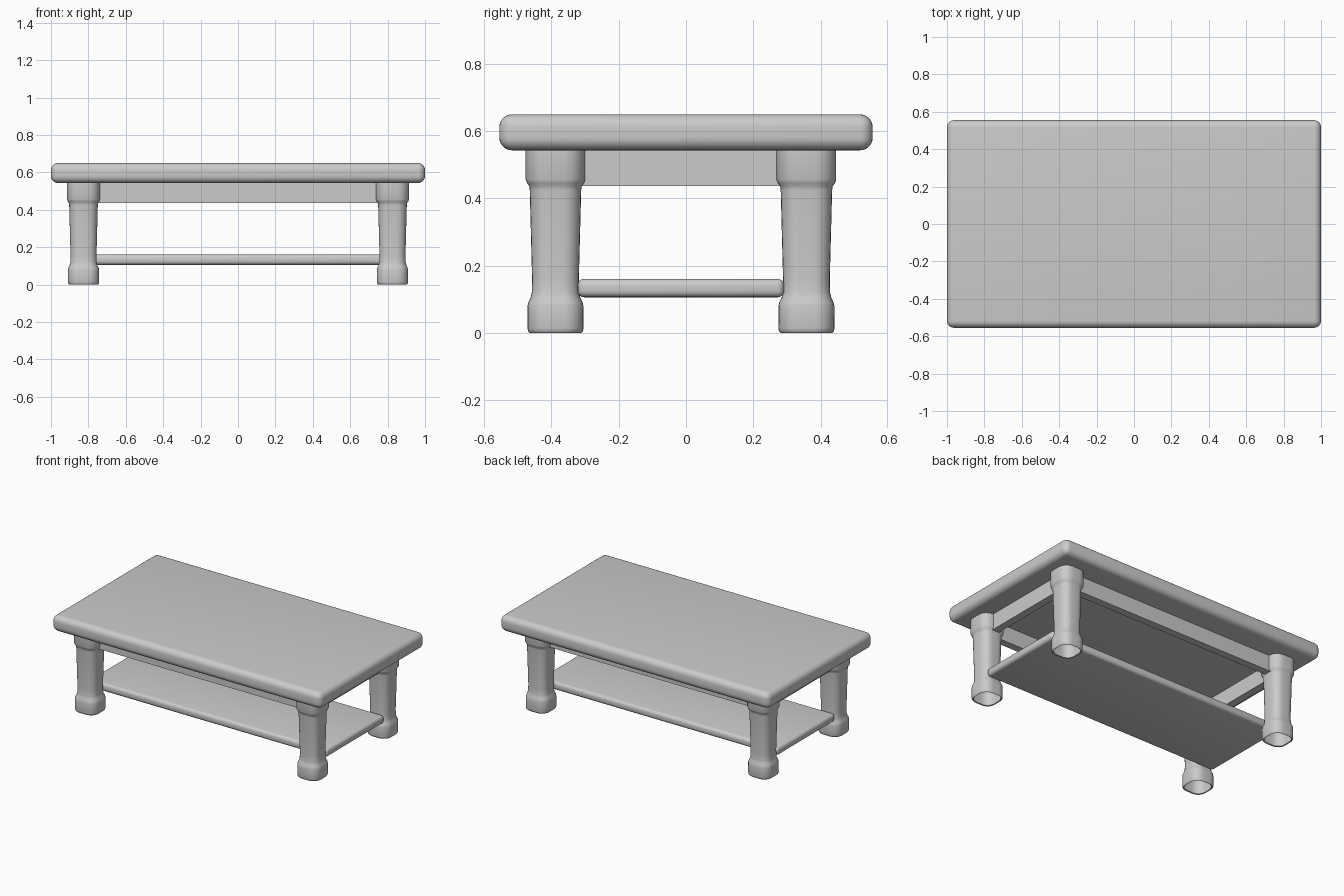
import bpy
import bmesh
import math

if "Cube" in bpy.data.objects:
    bpy.data.objects.remove(bpy.data.objects["Cube"])

YC = -0.015          # the base sits slightly forward of the top
LEG_X, LEG_Y = 0.826, 0.373


def finish(obj):
    bpy.ops.object.select_all(action='DESELECT')
    obj.select_set(True)
    bpy.context.view_layer.objects.active = obj
    bpy.ops.object.shade_smooth_by_angle(angle=math.radians(35))


def box(name, x0, x1, y0, y1, z0, z1, bevel=0.0, segments=5):
    bm = bmesh.new()
    bmesh.ops.create_cube(bm, size=1)
    for v in bm.verts:
        v.co = ((x0 + x1) / 2 + v.co.x * (x1 - x0),
                (y0 + y1) / 2 + v.co.y * (y1 - y0),
                (z0 + z1) / 2 + v.co.z * (z1 - z0))
    if bevel:
        bmesh.ops.bevel(bm, geom=bm.edges[:], offset=bevel, segments=segments,
                        profile=0.5, affect='EDGES')
    me = bpy.data.meshes.new(name)
    bm.to_mesh(me)
    bm.free()
    obj = bpy.data.objects.new(name, me)
    bpy.context.collection.objects.link(obj)
    finish(obj)
    return obj


# Half width of the leg at each height: foot, tapering shaft, cap
LEG_PROFILE = [(0.004, 0.072), (0.0, 0.077), (0.004, 0.081), (0.014, 0.0835),
               (0.08, 0.083), (0.09, 0.081), (0.105, 0.074), (0.12, 0.0705),
               (0.16, 0.0695), (0.425, 0.0765), (0.436, 0.078),
               (0.446, 0.085), (0.456, 0.0885), (0.545, 0.0885)]


def rounded_square(h, steps=6):
    r = 0.7 * h
    pts = []
    for q in range(4):
        mid = math.radians(45 + 90 * q)
        cx = math.copysign(h - r, math.cos(mid))
        cy = math.copysign(h - r, math.sin(mid))
        for i in range(steps + 1):
            a = math.radians(90 * q + 90 * i / steps)
            pts.append((cx + r * math.cos(a), cy + r * math.sin(a)))
    return pts


def leg(name, x, y):
    bm = bmesh.new()
    rings = [[bm.verts.new((px + x, py + y, z)) for px, py in rounded_square(h)]
             for z, h in LEG_PROFILE]
    n = len(rings[0])
    for a, b in zip(rings, rings[1:]):
        for i in range(n):
            j = (i + 1) % n
            bm.faces.new((a[i], a[j], b[j], b[i]))
    me = bpy.data.meshes.new(name)
    bm.to_mesh(me)
    bm.free()
    obj = bpy.data.objects.new(name, me)
    bpy.context.collection.objects.link(obj)
    finish(obj)


# Thick rounded top
box("table_top", -1, 1, -0.555, 0.555, 0.543, 0.65, 0.038, 6)

# Lower shelf
box("lower_shelf", -0.885, 0.885, YC - 0.307, YC + 0.307, 0.106, 0.161, 0.02, 4)

# Legs, open underneath
for sx, side in ((-1, "left"), (1, "right")):
    for sy, end in ((-1, "front"), (1, "back")):
        leg(f"{end}_{side}_leg", sx * LEG_X, YC + sy * LEG_Y)

# Aprons between the leg caps
T = 0.025
for s, name in ((-1, "front_apron"), (1, "back_apron")):
    y = YC + s * LEG_Y
    box(name, -0.76, 0.76, y - T, y + T, 0.437, 0.545)
for s, name in ((-1, "left_apron"), (1, "right_apron")):
    x = s * LEG_X
    box(name, x - T, x + T, YC - 0.31, YC + 0.31, 0.437, 0.545)
